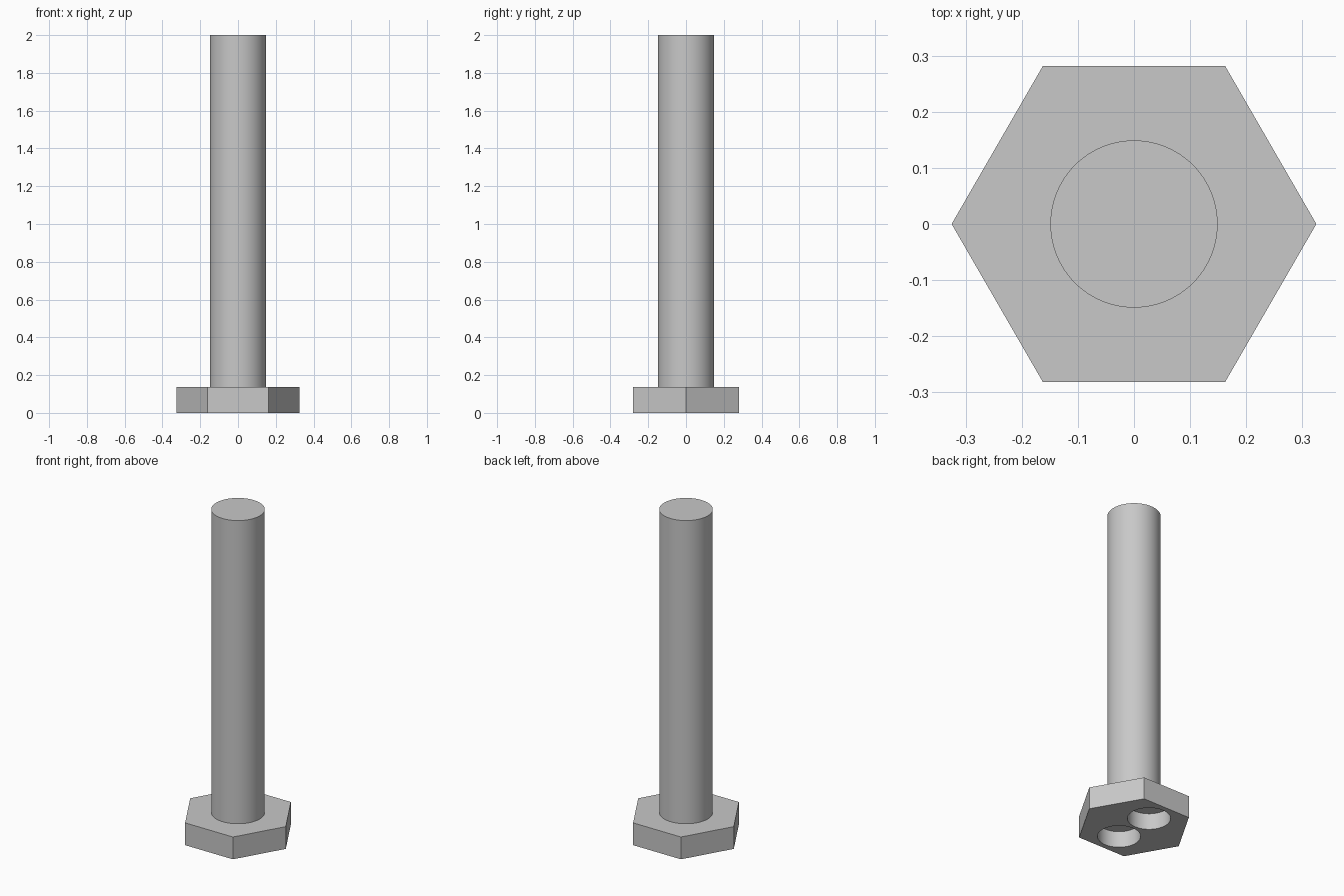
import bpy
from math import radians

HEAD_HEIGHT = 0.137
HOLE_DEPTH = 0.1

default = bpy.data.objects.get("Cube")
if default:
    bpy.data.objects.remove(default, do_unlink=True)

steel = bpy.data.materials.new("grey steel")
steel.use_nodes = True
colour = (0.58, 0.58, 0.58, 1)
steel.diffuse_color = colour
steel.node_tree.nodes["Principled BSDF"].inputs["Base Color"].default_value = colour


def prism(name, sides, radius, bottom, top, y=0, turn=0):
    """Upright prism or cylinder spanning bottom to top."""
    bpy.ops.mesh.primitive_cylinder_add(
        vertices=sides, radius=radius, depth=top - bottom,
        location=(0, y, (bottom + top) / 2), rotation=(0, 0, radians(turn)))
    obj = bpy.context.object
    obj.name = name
    obj.data.materials.append(steel)
    return obj


def smooth(obj):
    bpy.ops.object.select_all(action="DESELECT")
    obj.select_set(True)
    bpy.context.view_layer.objects.active = obj
    bpy.ops.object.shade_smooth_by_angle(angle=radians(30))


# Hexagonal head with corners pointing along x
head = prism("hex_head", 6, 0.325, 0, HEAD_HEIGHT, turn=30)

# Two blind round holes in the underside
for side in (-1, 1):
    cutter = prism("hole_cutter", 64, 0.12, -0.1, HOLE_DEPTH, y=side * 0.13)
    cutter.hide_render = True
    cut = head.modifiers.new("hole", "BOOLEAN")
    cut.operation = "DIFFERENCE"
    cut.solver = "EXACT"
    cut.object = cutter
    bpy.context.view_layer.objects.active = head
    bpy.ops.object.modifier_apply(modifier=cut.name)
    bpy.data.objects.remove(cutter, do_unlink=True)
smooth(head)

# Plain round shaft, seated slightly into the head
shaft = prism("shaft", 96, 0.149, HEAD_HEIGHT - 0.01, 2)
smooth(shaft)
